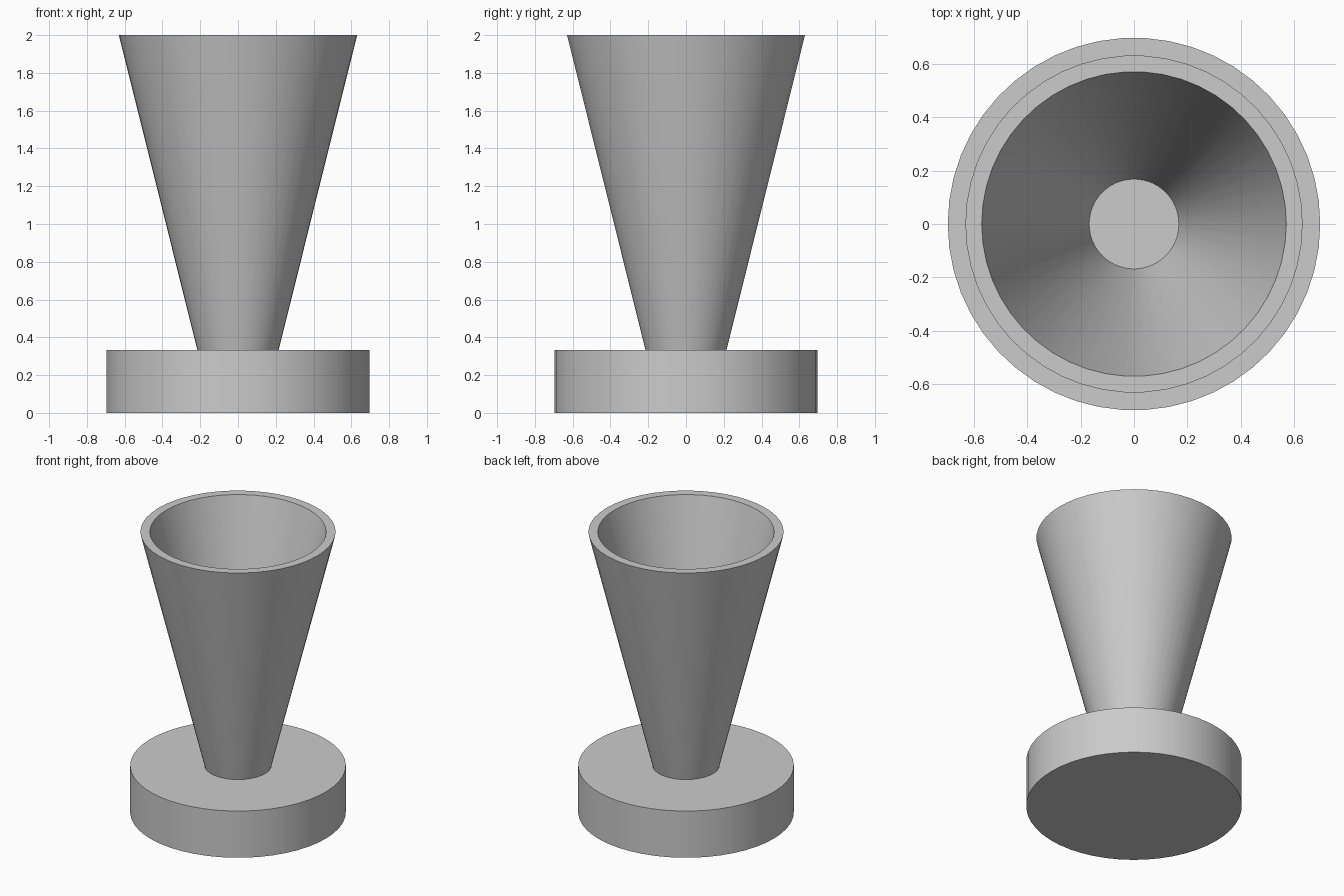
import bpy
import math

SIDES = 50

default = bpy.data.objects.get("Cube")
if default:
    bpy.data.objects.remove(default, do_unlink=True)

grey = bpy.data.materials.new("plain grey")
grey.use_nodes = True
colour = (0.6, 0.6, 0.6, 1.0)
grey.diffuse_color = colour
grey.node_tree.nodes["Principled BSDF"].inputs["Base Color"].default_value = colour


def lathe(name, profile):
    """Spin a closed (radius, height) profile that starts and ends on the axis."""
    rings = profile[1:-1]
    verts = [(0, 0, profile[0][1])]
    for r, z in rings:
        for i in range(SIDES):
            a = math.tau * i / SIDES
            verts.append((r * math.cos(a), r * math.sin(a), z))
    verts.append((0, 0, profile[-1][1]))
    top = len(verts) - 1
    last = 1 + (len(rings) - 1) * SIDES
    faces = []
    for i in range(SIDES):
        j = (i + 1) % SIDES
        faces.append((0, 1 + j, 1 + i))
        for k in range(len(rings) - 1):
            a = 1 + k * SIDES
            b = a + SIDES
            faces.append((a + i, a + j, b + j, b + i))
        faces.append((last + i, last + j, top))
    mesh = bpy.data.meshes.new(name)
    mesh.from_pydata(verts, [], faces)
    mesh.materials.append(grey)
    obj = bpy.data.objects.new(name, mesh)
    bpy.context.collection.objects.link(obj)
    bpy.ops.object.select_all(action="DESELECT")
    obj.select_set(True)
    bpy.context.view_layer.objects.active = obj
    bpy.ops.object.shade_smooth_by_angle(angle=math.radians(30))
    return obj


# Round disc foot
lathe("base", [(0, 0), (0.697, 0), (0.697, 0.333), (0, 0.333)])

# Hollow tapered cup with a flat rim and floor
lathe("cup", [(0, 0.333), (0.215, 0.333), (0.631, 2), (0.57, 2),
              (0.168, 0.385), (0, 0.385)])
